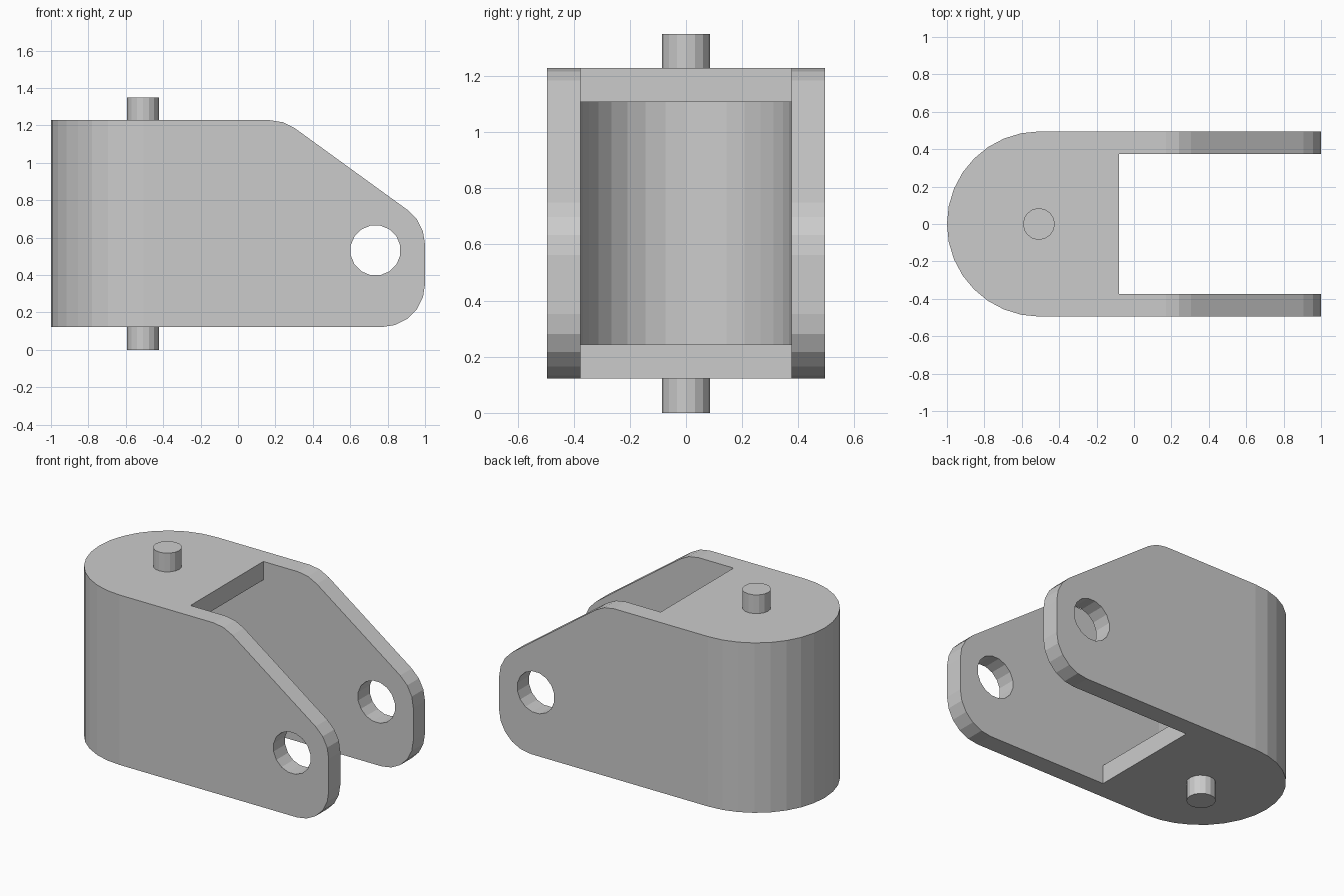
import bpy, bmesh
from math import sin, cos, radians
from mathutils import Vector

if "Cube" in bpy.data.objects:
    bpy.data.objects.remove(bpy.data.objects["Cube"])


def prism(name, points, axis, low, high):
    """Extrude a 2D outline along z (points are x, y) or y (points are x, z)."""
    bm = bmesh.new()
    place = (lambda a, b, t: (a, b, t)) if axis == 'z' else (lambda a, b, t: (a, t, b))
    face = bm.faces.new([bm.verts.new(place(a, b, low)) for a, b in points])
    ext = bmesh.ops.extrude_face_region(bm, geom=[face])
    verts = [g for g in ext['geom'] if isinstance(g, bmesh.types.BMVert)]
    bmesh.ops.translate(bm, verts=verts, vec=Vector(place(0, 0, high - low)))
    bmesh.ops.recalc_face_normals(bm, faces=bm.faces)
    mesh = bpy.data.meshes.new(name)
    bm.to_mesh(mesh)
    bm.free()
    obj = bpy.data.objects.new(name, mesh)
    bpy.context.collection.objects.link(obj)
    return obj


def arc(cx, cy, r, start, end, steps):
    angles = [radians(start + (end - start) * i / steps) for i in range(steps + 1)]
    return [(cx + r * cos(a), cy + r * sin(a)) for a in angles]


def boolean(target, cutter, operation):
    mod = target.modifiers.new("cut", 'BOOLEAN')
    mod.operation = operation
    mod.solver = 'EXACT'
    mod.object = cutter
    bpy.context.view_layer.objects.active = target
    bpy.ops.object.modifier_apply(modifier=mod.name)
    bpy.data.objects.remove(cutter)


PIVOT = -0.505   # centre of the rounded back and the pins

# Round-backed body block
body = prism("fork_body",
             [(1.2, 0.495)] + arc(PIVOT, 0, 0.495, 90, 270, 16) + [(1.2, -0.495)],
             'z', 0.0, 1.4)

# Side profile with sloped, rounded nose
side = ([(-1.2, 0.122), (-1.2, 1.228)]
        + arc(0.17, 0.998, 0.23, 90, 54, 2)
        + arc(0.77, 0.563, 0.23, 54, 0, 3)
        + arc(0.77, 0.352, 0.23, 0, -90, 5))
boolean(body, prism("side_profile", side, 'y', -0.7, 0.7), 'INTERSECT')

# Round-backed cavity between the top and bottom plates
cavity = [(1.3, 0.375)] + arc(PIVOT, 0, 0.375, 90, 270, 16) + [(1.3, -0.375)]
boolean(body, prism("cavity", cavity, 'z', 0.243, 1.108), 'DIFFERENCE')

# Open slot between the two arms
slot = [(-0.08, -0.375), (1.3, -0.375), (1.3, 0.375), (-0.08, 0.375)]
boolean(body, prism("slot", slot, 'z', -0.2, 1.6), 'DIFFERENCE')

# Cross hole through both arms
hole = arc(0.735, 0.532, 0.135, 11.25, 348.75, 15)
boolean(body, prism("cross_hole", hole, 'y', -0.7, 0.7), 'DIFFERENCE')

# Pivot pins above and below
for name, low, high in (("bottom_pin", 0.0, 0.13), ("top_pin", 1.22, 1.35)):
    prism(name, arc(PIVOT - 0.003, 0, 0.085, 0, 337.5, 15), 'z', low, high)
